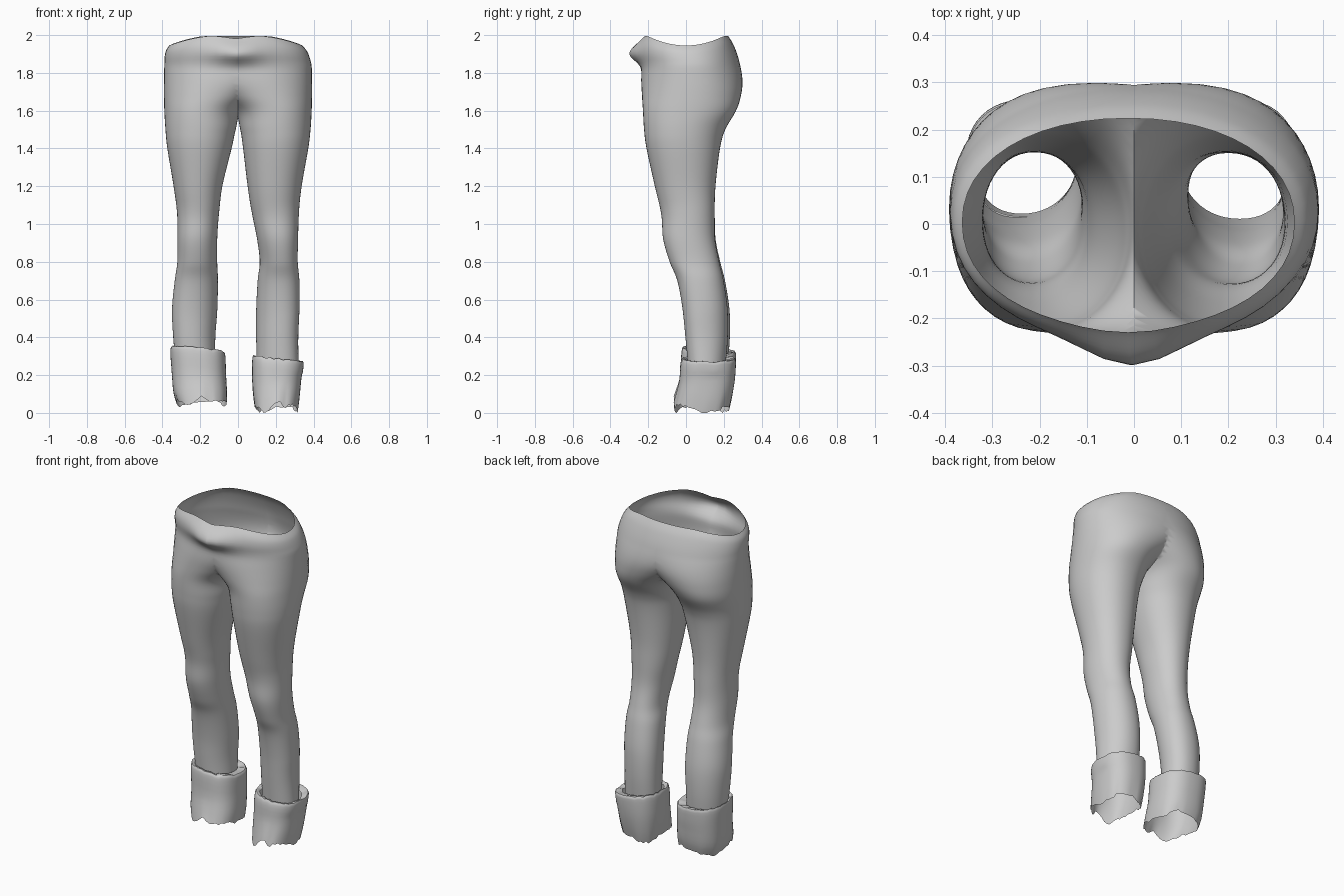
import bpy, bmesh, math, random
from math import sin, cos, pi, exp

if "Cube" in bpy.data.objects:
    bpy.data.objects.remove(bpy.data.objects["Cube"])

random.seed(4)
SEG = 48


def catmull(rows, steps):
    """Smoothly interpolate rows of section values."""
    out = []
    n = len(rows)
    for i in range(n - 1):
        p = [rows[max(i - 1, 0)], rows[i], rows[i + 1], rows[min(i + 2, n - 1)]]
        for k in range(steps):
            t = k / steps
            out.append([0.5 * (2 * b + (c - a) * t + (2 * a - 5 * b + 4 * c - d) * t * t
                               + (3 * b - a - 3 * c + d) * t ** 3)
                        for a, b, c, d in zip(*p)])
    out.append(list(rows[-1]))
    return out


def ring(xin, xout, yf, yb, power, side):
    """Rounded section between inner/outer x and front/back y."""
    cx, rx, cy, ry = (xin + xout) / 2, (xout - xin) / 2, (yf + yb) / 2, (yb - yf) / 2
    pts = []
    for i in range(SEG):
        a = 2 * pi * i / SEG
        c, s = cos(a), sin(a)
        pts.append((side * (cx + rx * math.copysign(abs(c) ** (2 / power), c)),
                    cy + ry * math.copysign(abs(s) ** (2 / power), s), a))
    return pts


def loft(bm, rows, side, power, lift=None):
    """Skin a tube through rows of (z, xin, xout, yf, yb), bottom to top."""
    loops = []
    for row in rows:
        loops.append([bm.verts.new((x, y, row[0] + (lift(row[0], x, y, a) if lift else 0)))
                      for x, y, a in ring(*row[1:], power, side)])
    for lo, hi in zip(loops, loops[1:]):
        for i in range(SEG):
            j = (i + 1) % SEG
            q = (lo[i], lo[j], hi[j], hi[i])
            bm.faces.new(q if side > 0 else q[::-1])


def finish(bm, name, angle):
    mesh = bpy.data.meshes.new(name)
    bm.to_mesh(mesh)
    bm.free()
    ob = bpy.data.objects.new(name, mesh)
    bpy.context.collection.objects.link(ob)
    bpy.ops.object.select_all(action='DESELECT')
    ob.select_set(True)
    bpy.context.view_layer.objects.active = ob
    bpy.ops.object.shade_smooth_by_angle(angle=math.radians(angle))


# Hip sections shared by both halves; a negative inner x merges across the centre
hips = [(1.50, .012, .384, -.222, .208), (1.60, -.018, .390, -.228, .265),
        (1.68, -.12, .392, -.233, .291), (1.76, -.25, .392, -.237, .299),
        (1.85, -.365, .389, -.234, .284), (1.92, -.376, .376, -.235, .254),
        (1.96, -.352, .352, -.217, .224)]

# Leg depth profile (z, front, back) and the x extents of each leg
depth = [(.25, .020, .218), (.40, .006, .230), (.55, -.010, .228), (.70, -.040, .205),
         (.80, -.082, .180), (.92, -.118, .156), (1.05, -.130, .152), (1.20, -.165, .156),
         (1.40, -.209, .180)]
left_x = [(.122, .328), (.122, .342), (.110, .347), (.104, .331), (.106, .316),
          (.106, .316), (.100, .321), (.083, .341), (.034, .374)]
right_x = [(.102, .320), (.098, .318), (.097, .323), (.102, .321), (.111, .311),
           (.097, .314), (.074, .321), (.051, .337), (.027, .372)]

# Trouser body: two lofted halves cut and welded at the centre seam
body = bmesh.new()
for side, xs in ((-1, left_x), (1, right_x)):
    rows = [(z, xi, xo, f, b) for (z, f, b), (xi, xo) in zip(depth, xs)] + hips
    half = bmesh.new()
    loft(half, catmull(rows, 6), side, 2.14)
    for v in half.verts:
        # lower legs turn slightly outward; one stands a little further forward
        t = max(0, min(1, (1.1 - v.co.z) / .6))
        v.co.x -= side * t * .14 * (v.co.y - .115)
        v.co.y -= t * (.009 if side > 0 else -.002)
    bmesh.ops.bisect_plane(half, geom=half.verts[:] + half.edges[:] + half.faces[:],
                           plane_co=(0, 0, 0), plane_no=(side, 0, 0), clear_inner=True)
    tmp = bpy.data.meshes.new("half")
    half.to_mesh(tmp)
    half.free()
    body.from_mesh(tmp)
    bpy.data.meshes.remove(tmp)
bmesh.ops.remove_doubles(body, verts=body.verts[:], dist=0.0015)

# Belly fold and wavy waist edge
for v in body.verts:
    x, y, z = v.co
    if z > 1.75:
        if y < -.05:
            low = .04 if z < 1.89 else .055
            v.co.y -= exp(-((z - 1.89) / low) ** 2) * (.052 * exp(-(x / .12) ** 2)
                                                      + .012 * min(1, -y / .2))
        t = max(0, (z - 1.84) / .12)
        dip = .014 * exp(-(x / .06) ** 2) if y < 0 else 0
        v.co.z += t * (.050 * min(1, (y / .2) ** 2) - .015 - dip)
        v.co.x -= .012 * t
finish(body, "trousers", 60)


# Turned-up cuffs with a rolled top lip and ragged hem
def cuff(name, rows, side, tilt, phase):
    jag = [random.uniform(-.009, .009) for _ in range(SEG)]
    wob = [random.uniform(-.004, .004) for _ in range(SEG)]

    def lift(z, x, y, a):
        i = round(a / (2 * pi) * SEG) % SEG
        hem = max(0, min(1, (.19 - z) / .14))
        notch = .045 * exp(-((a - 1.5 * pi) / .22) ** 2)
        wave = .016 * cos(3 * a + phase) + jag[i]
        top = tilt * (abs(x) - .2) - .08 * (y - .1) * (side < 0) + wob[i] if z > .2 else 0
        return hem * (wave + notch) + top

    bm = bmesh.new()
    loft(bm, catmull(rows, 3), side, 2.5, lift)
    low = min(v.co.z for v in bm.verts)
    floor = 0.0 if side > 0 else .03
    for v in bm.verts:
        v.co.z += (floor - low) * max(0, min(1, (.2 - v.co.z) / .15))
    finish(bm, name, 40)


cuff("left_cuff", [(.055, .060, .325, -.065, .234), (.11, .058, .342, -.050, .248),
                   (.20, .063, .350, -.030, .258), (.30, .066, .358, -.025, .265),
                   (.335, .075, .355, -.015, .260), (.325, .122, .340, .016, .228)],
     -1, .10, 1.0)
cuff("right_cuff", [(.025, .088, .315, -.065, .230), (.09, .080, .325, -.050, .245),
                    (.17, .075, .334, -.035, .258), (.255, .075, .346, -.030, .264),
                    (.288, .082, .345, -.018, .258), (.278, .102, .320, .005, .216)],
     1, -.12, 2.6)
